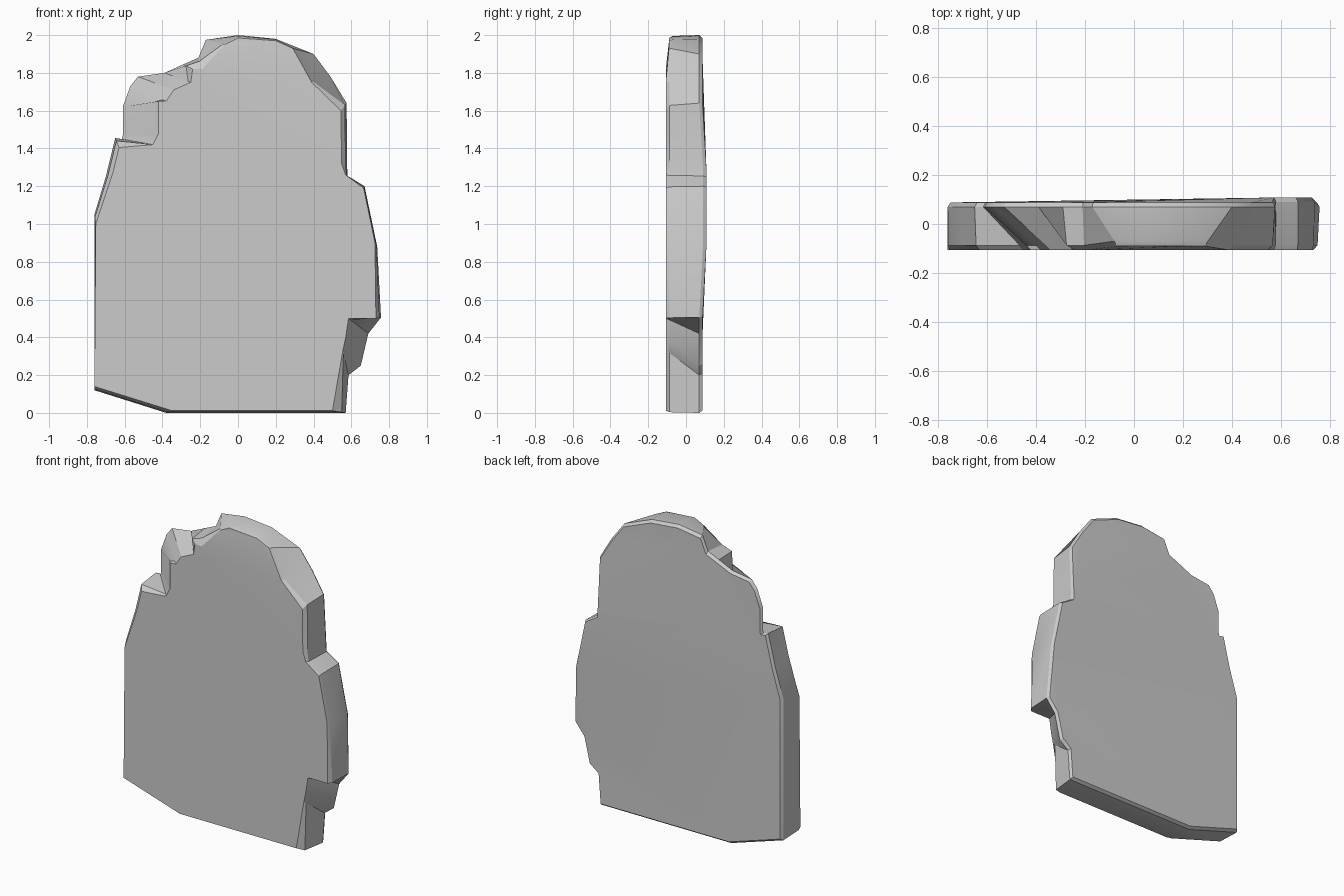
import bpy, bmesh, math

if "Cube" in bpy.data.objects:
    bpy.data.objects.remove(bpy.data.objects["Cube"])

# Outline of the slab, counter-clockwise: front x, front z, back x, back z
OUTLINE = [
    (-.76, .14, -.76, .12), (-.35, .012, -.38, 0), (.50, .012, .57, 0),
    (.555, .33, .585, .20), (.57, .40, .65, .25), (.585, .50, .69, .42),
    (.73, .50, .757, .505), (.725, .90, .737, .88), (.665, 1.19, .67, 1.20),
    (.57, 1.26, .58, 1.255), (.548, 1.32, .578, 1.30), (.545, 1.60, .575, 1.64),
    (.39, 1.75, .49, 1.78), (.29, 1.93, .40, 1.90), (.20, 1.97, .20, 1.98),
    (0, 1.985, 0, 2.0), (-.07, 1.95, -.17, 1.975), (-.19, 1.82, -.21, 1.88),
    (-.24, 1.82, -.29, 1.845), (-.25, 1.75, -.39, 1.80), (-.34, 1.71, -.53, 1.78),
    (-.38, 1.65, -.57, 1.73), (-.42, 1.65, -.61, 1.62), (-.42, 1.48, -.61, 1.47),
    (-.45, 1.42, -.615, 1.45), (-.63, 1.405, -.65, 1.455), (-.66, 1.28, -.70, 1.25),
    (-.753, 1.0, -.76, 1.05),
]

bm = bmesh.new()
rings = [[], [], [], []]
for fx, fz, bx, bz in OUTLINE:
    # Broken faces slant straight through; ordinary edges get a narrow chamfer
    k = .1 if math.hypot(bx - fx, bz - fz) > .08 else .7
    front_y = -.09 if fz > 1.9 else -.107
    bulge = .02 if bx > .5 and .6 < bz < 1.4 else 0
    rings[0].append(bm.verts.new((fx, front_y, fz)))
    rings[1].append(bm.verts.new((fx + (bx - fx) * k, front_y + .02, fz + (bz - fz) * k)))
    rings[2].append(bm.verts.new((bx, .07 + bulge, bz)))
    rings[3].append(bm.verts.new((bx * .985, .088 + bulge, .9 + (bz - .9) * .985)))

# Broken rim between the rings, then the broad front and back
n = len(OUTLINE)
for a, b in zip(rings, rings[1:]):
    for i in range(n):
        j = (i + 1) % n
        bm.faces.new((a[i], a[j], b[j], b[i]))
caps = [bm.faces.new(rings[0]), bm.faces.new(rings[3][::-1])]
bmesh.ops.recalc_face_normals(bm, faces=bm.faces)
bmesh.ops.triangulate(bm, faces=caps)

mesh = bpy.data.meshes.new("stone_slab")
bm.to_mesh(mesh)
bm.free()
slab = bpy.data.objects.new("stone_slab", mesh)
bpy.context.collection.objects.link(slab)
bpy.context.view_layer.objects.active = slab
slab.select_set(True)
bpy.ops.object.shade_smooth_by_angle(angle=math.radians(25))
